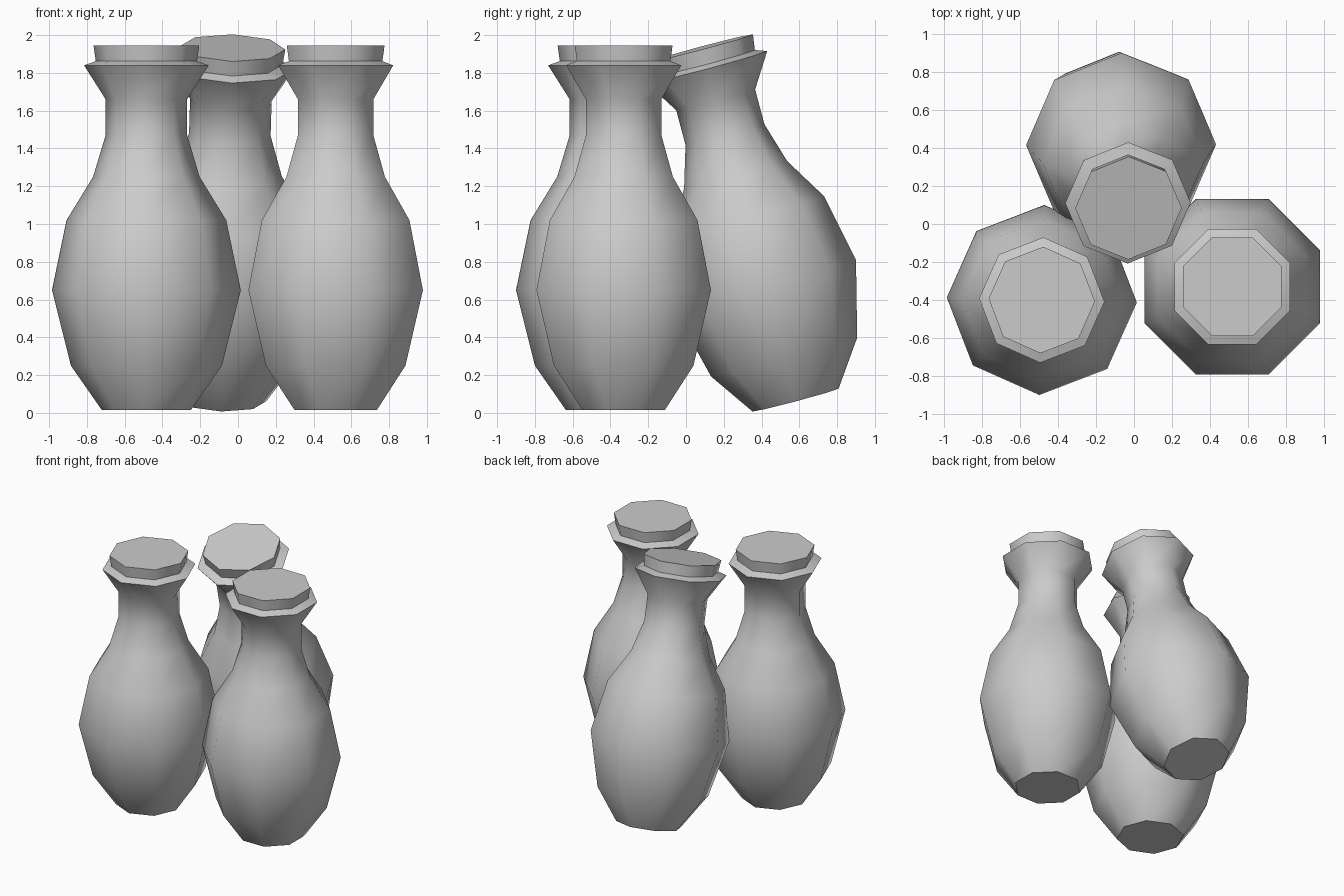
import bpy
import bmesh
from math import radians, sin, cos, tau
from mathutils import Matrix, Vector

if "Cube" in bpy.data.objects:
    bpy.data.objects.remove(bpy.data.objects["Cube"])

clay = bpy.data.materials.new("plain grey")
clay.use_nodes = True
GREY = (0.6, 0.6, 0.6, 1)
clay.diffuse_color = GREY
clay.node_tree.nodes["Principled BSDF"].inputs["Base Color"].default_value = GREY

SIDES = 8
# (radius, height) profiles measured from the bottle's base
BODY = [(0.236, 0), (0.40, 0.235), (0.50, 0.635), (0.423, 1.005), (0.282, 1.235),
        (0.216, 1.455), (0.216, 1.645), (0.33, 1.825), (0.268, 1.847)]
STOPPER = [(0.268, 1.847), (0.28, 1.93)]


def lathe(name, profile, matrix, cap_bottom=False, cap_top=False):
    """Turn a profile around z with few sides, smooth except at hard edges."""
    bm = bmesh.new()
    rings = [[bm.verts.new((r * cos(tau * i / SIDES), r * sin(tau * i / SIDES), z))
              for i in range(SIDES)] for r, z in profile]
    for low, high in zip(rings, rings[1:]):
        for i in range(SIDES):
            j = (i + 1) % SIDES
            bm.faces.new((low[i], low[j], high[j], high[i]))
    if cap_bottom:
        bm.faces.new(rings[0][::-1])
    if cap_top:
        bm.faces.new(rings[-1])
    mesh = bpy.data.meshes.new(name)
    bm.to_mesh(mesh)
    bm.free()
    mesh.materials.append(clay)
    obj = bpy.data.objects.new(name, mesh)
    bpy.context.collection.objects.link(obj)
    obj.matrix_world = matrix
    bpy.ops.object.select_all(action="DESELECT")
    obj.select_set(True)
    bpy.context.view_layer.objects.active = obj
    bpy.ops.object.shade_smooth_by_angle(angle=radians(50))


def bottle(name, base, axis=(0, 0, 1), turn=0):
    """Body with flared rim, plus a stopper, standing along the given axis."""
    lean = Vector((0, 0, 1)).rotation_difference(Vector(axis)).to_matrix().to_4x4()
    matrix = Matrix.Translation(base) @ lean @ Matrix.Rotation(radians(turn), 4, "Z")
    lathe(name + "_bottle_body", BODY, matrix, cap_bottom=True)
    lathe(name + "_bottle_stopper", STOPPER, matrix, cap_top=True)


bottle("left", (0.517, -0.33, 0.015), turn=22.5)
bottle("right", (-0.485, -0.40, 0.015), turn=-1.5)
# The rear bottle leans forward against the other two
bottle("rear", (-0.087, 0.58, 0.068), axis=(0.03, -0.257, 0.966))
